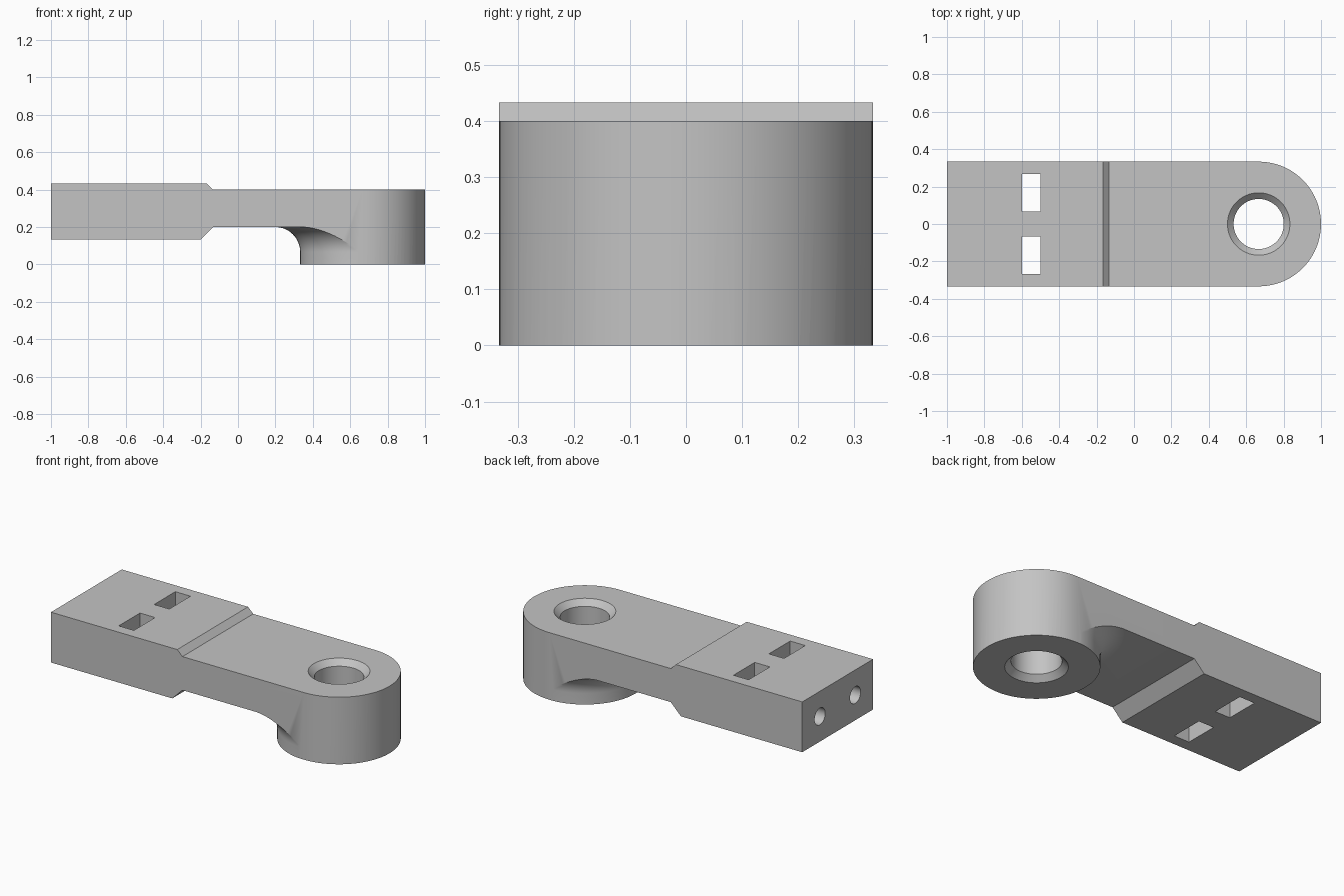
import bpy, bmesh, math
from mathutils import Vector, Matrix

if "Cube" in bpy.data.objects:
    bpy.data.objects.remove(bpy.data.objects["Cube"])

HALF = 1 / 3          # half width and boss radius
PIVOT = 2 / 3         # x of the pivot hole
SEGS = 96

grey = bpy.data.materials.new("plain grey")
grey.use_nodes = True
grey.diffuse_color = (0.55, 0.55, 0.55, 1)
grey.node_tree.nodes["Principled BSDF"].inputs["Base Color"].default_value = grey.diffuse_color


def finish(name, bm):
    bmesh.ops.recalc_face_normals(bm, faces=bm.faces[:])
    mesh = bpy.data.meshes.new(name)
    bm.to_mesh(mesh)
    bm.free()
    mesh.materials.append(grey)
    obj = bpy.data.objects.new(name, mesh)
    bpy.context.collection.objects.link(obj)
    return obj


def prism(name, points, direction):
    """Extrude a closed outline along a vector."""
    bm = bmesh.new()
    face = bm.faces.new([bm.verts.new(p) for p in points])
    ext = bmesh.ops.extrude_face_region(bm, geom=[face])
    verts = [v for v in ext["geom"] if isinstance(v, bmesh.types.BMVert)]
    bmesh.ops.translate(bm, verts=verts, vec=Vector(direction))
    return finish(name, bm)


def lathe(name, profile):
    """Revolve a radius/height profile about the pivot axis."""
    bm = bmesh.new()
    verts = [bm.verts.new((PIVOT + r, 0, z)) for r, z in profile]
    edges = [bm.edges.new(pair) for pair in zip(verts, verts[1:])]
    bmesh.ops.spin(bm, geom=verts + edges, cent=(PIVOT, 0, 0), axis=(0, 0, 1),
                   angle=math.tau, steps=SEGS, use_duplicate=False)
    bmesh.ops.remove_doubles(bm, verts=bm.verts[:], dist=1e-5)
    return finish(name, bm)


def combine(target, tool, operation):
    mod = target.modifiers.new(operation.lower(), "BOOLEAN")
    mod.operation, mod.object, mod.solver = operation, tool, "EXACT"
    bpy.ops.object.select_all(action="DESELECT")
    bpy.context.view_layer.objects.active = target
    target.select_set(True)
    bpy.ops.object.modifier_apply(modifier=mod.name)
    bpy.data.objects.remove(tool)


# Stepped arm, from its side profile
side = [(-1, 0.133), (-0.2, 0.133), (-0.133, 0.2), (1.1, 0.2),
        (1.1, 0.4), (-0.133, 0.4), (-0.167, 0.433), (-1, 0.433)]
arm = prism("pivot_arm", [(x, -0.5, z) for x, z in side], (0, 1, 0))

# Pivot boss that flares into the underside of the arm
R = 0.1333
boss_r = HALF + 0.001
flare = [(boss_r + R - R * math.cos(a), 0.067 + R * math.sin(a))
         for a in (math.pi / 2 * i / 16 for i in range(17))]
boss = lathe("boss", [(0, 0), (boss_r, 0)] + flare + [(boss_r + R, 0.3), (0, 0.3)])
combine(arm, boss, "UNION")

# Trim to the round-ended plan outline
arc = [math.pi * (i / (SEGS // 2) - 0.5) for i in range(SEGS // 2 + 1)]
plan = [(PIVOT + HALF * math.cos(a), HALF * math.sin(a), -0.5) for a in arc]
plan += [(-1.2, HALF, -0.5), (-1.2, -HALF, -0.5)]
combine(arm, prism("plan", plan, (0, 0, 1.5)), "INTERSECT")

# Pivot hole, countersunk at both ends
combine(arm, lathe("hole", [(0, -0.05), (0.217, -0.05), (0.134, 0.033),
                            (0.134, 0.367), (0.217, 0.45), (0, 0.45)]), "DIFFERENCE")

# Nut slots and the bolt holes that reach them from the end
for s in (-1, 1):
    y = s / 6
    corners = [(-0.6, y - 0.1, 0), (-0.5, y - 0.1, 0), (-0.5, y + 0.1, 0), (-0.6, y + 0.1, 0)]
    combine(arm, prism("slot", corners, (0, 0, 0.6)), "DIFFERENCE")
    ring = [math.tau * i / 48 for i in range(48)]
    circle = [(-1.1, y + 0.05 * math.cos(a), 0.283 + 0.05 * math.sin(a)) for a in ring]
    combine(arm, prism("bolt_hole", circle, (0.55, 0, 0)), "DIFFERENCE")

bpy.ops.object.shade_smooth_by_angle(angle=math.radians(30))
